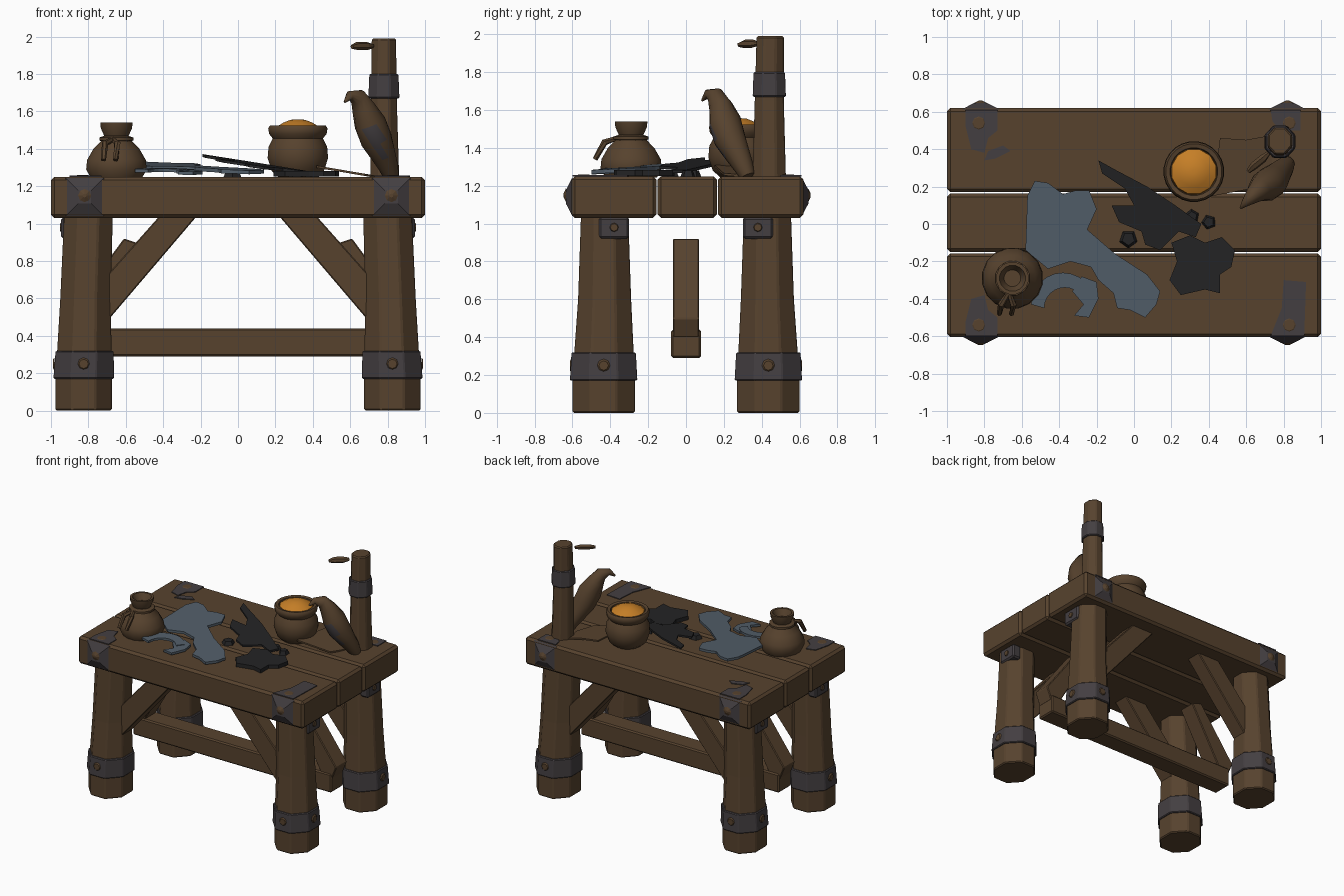
import bpy, bmesh, math
from mathutils import Vector, Matrix

cube = bpy.data.objects.get("Cube")
if cube:
    bpy.data.objects.remove(cube, do_unlink=True)


def material(name, red, green, blue):
    mat = bpy.data.materials.new(name)
    mat.use_nodes = True
    colour = (red, green, blue, 1)
    mat.diffuse_color = colour
    bsdf = next(n for n in mat.node_tree.nodes if n.type == 'BSDF_PRINCIPLED')
    bsdf.inputs["Base Color"].default_value = colour
    return mat


WOOD = material("brown wood", .095, .055, .027)
IRON = material("dark iron", .057, .049, .053)
SLATE = material("slate blue hide", .085, .112, .142)
COAL = material("charcoal black", .017, .017, .018)
ORANGE = material("orange powder", .56, .21, .02)


def finish(name, bm, mat, smooth=False, bevel=0):
    bmesh.ops.recalc_face_normals(bm, faces=bm.faces)
    mesh = bpy.data.meshes.new(name)
    bm.to_mesh(mesh)
    bm.free()
    mesh.materials.append(mat)
    obj = bpy.data.objects.new(name, mesh)
    bpy.context.collection.objects.link(obj)
    if bevel:
        mod = obj.modifiers.new("soft edges", 'BEVEL')
        mod.width = bevel
        mod.segments = 1
    if smooth:
        bpy.ops.object.select_all(action='DESELECT')
        obj.select_set(True)
        bpy.context.view_layer.objects.active = obj
        bpy.ops.object.shade_smooth_by_angle(angle=math.radians(50))
    return obj


def box(name, low, high, mat, bevel=0):
    low, high = Vector(low), Vector(high)
    size = high - low
    bm = bmesh.new()
    bmesh.ops.create_cube(bm, size=1, matrix=Matrix.Translation((low + high) / 2) @ Matrix.Diagonal((*size, 1)))
    return finish(name, bm, mat, bevel=bevel)


def loft(name, rings, mat, sides=8, smooth=False, follow=False, bevel=0):
    """Skin rings of (x, y, z, x radius, y radius); follow turns each ring along the path."""
    bm = bmesh.new()
    centres = [Vector(r[:3]) for r in rings]
    loops = []
    for i, (centre, ring) in enumerate(zip(centres, rings)):
        turn = Matrix.Identity(3)
        if follow:
            along = centres[min(i + 1, len(rings) - 1)] - centres[max(i - 1, 0)]
            turn = Vector((0, 0, 1)).rotation_difference(along).to_matrix()
        loop = []
        for k in range(sides):
            a = math.tau * (k + .5) / sides
            loop.append(bm.verts.new(centre + turn @ Vector((ring[3] * math.cos(a), ring[4] * math.sin(a), 0))))
        loops.append(loop)
    for a, b in zip(loops, loops[1:]):
        for k in range(sides):
            j = (k + 1) % sides
            bm.faces.new((a[k], a[j], b[j], b[k]))
    bm.faces.new(loops[0])
    bm.faces.new(loops[-1])
    return finish(name, bm, mat, smooth, bevel)


def turned(name, x, y, profile, mat, sides=20):
    return loft(name, [(x, y, z, r, r) for r, z in profile], mat, sides, smooth=True)


def sheet(name, points, mat, z, thick=.015, slope=(0, 0)):
    """Flat cut-out, tilted by slope along x and y."""
    bm = bmesh.new()
    face = bm.faces.new([bm.verts.new((x, y, z + slope[0] * x + slope[1] * y)) for x, y in points])
    top = bmesh.ops.extrude_face_region(bm, geom=[face])["geom"]
    bmesh.ops.translate(bm, vec=(0, 0, thick), verts=[v for v in top if isinstance(v, bmesh.types.BMVert)])
    return finish(name, bm, mat)


def stud(name, centre, direction, r1, r2, depth, mat, sides=8, spin=0):
    """Short cone whose base sits on centre and points along direction."""
    bm = bmesh.new()
    direction = Vector(direction)
    turn = direction.to_track_quat('Z', 'Y').to_matrix().to_4x4()
    spot = Matrix.Translation(Vector(centre) + direction * depth / 2)
    bmesh.ops.create_cone(bm, cap_ends=True, segments=sides, radius1=r1, radius2=r2, depth=depth,
                          matrix=spot @ turn @ Matrix.Rotation(spin, 4, 'Z'))
    return finish(name, bm, mat)


def slab(name, outline, y, width, mat):
    """Board with an x-z outline, centred on y."""
    bm = bmesh.new()
    face = bm.faces.new([bm.verts.new((x, y - width / 2, z)) for x, z in outline])
    top = bmesh.ops.extrude_face_region(bm, geom=[face])["geom"]
    bmesh.ops.translate(bm, vec=(0, width, 0), verts=[v for v in top if isinstance(v, bmesh.types.BMVert)])
    return finish(name, bm, mat, bevel=.006)


# Table top
for name, y1, y2 in (("front", -.605, -.157), ("middle", -.15, .163), ("back", .17, .62)):
    box(name + "_plank", (-1, y1, 1.03), (1, y2, 1.25), WOOD, bevel=.018)

# Legs, iron bands, corner plates and braces, repeated in four corners
FLAT = 1 / math.cos(math.pi / 8)
for sx, xname in ((-1, "right"), (1, "left")):
    for sy, yname in ((-1, "front"), (1, "back")):
        tag = f"{yname}_{xname}_"

        def rings(*rows):
            return [(sx * x, sy * y, z, rx * FLAT, ry * FLAT) for x, y, z, rx, ry in rows]

        loft(tag + "leg", rings((.825, .435, 0, .15, .165), (.825, .435, .18, .15, .165),
                                (.815, .43, .6, .135, .14), (.8, .43, 1.04, .13, .125)), WOOD, bevel=.008)
        loft(tag + "leg_band", rings((.825, .435, .17, .162, .178), (.82, .435, .32, .155, .17)), IRON, bevel=.006)
        stud(tag + "band_rivet", (sx * .825, sy * .606, .25), (0, sy, 0), .035, .025, .008, WOOD)
        stud(tag + "band_side_rivet", (sx * .98, sy * .435, .25), (sx, 0, 0), .035, .025, .008, WOOD)
        # Bracket under the top
        box(tag + "bracket", (sx * .87, sy * .3, .92), (sx * .945, sy * .46, 1.035), IRON, bevel=.012)
        stud(tag + "bracket_rivet", (sx * .942, sy * .38, .98), (sx, 0, 0), .025, .02, .01, WOOD)
        # Pointed corner plate
        edge = .6 if sy < 0 else .612
        stud(tag + "corner_plate", (sx * .82, sy * edge, 1.142), (0, sy, 0), .145, .05, .035, IRON, 4, math.pi / 4)
        stud(tag + "plate_rivet", (sx * .82, sy * (edge + .035), 1.15), (0, sy, 0), .035, .01, .012, WOOD)
        # Worn iron patch on the top
        patch = [(.73, .61), (.9, .61), (.9, .52), (.87, .4), (.8, .38), (.78, .46), (.73, .5)]
        if sx > 0 > sy:
            patch = [(.73, .6), (.91, .6), (.92, .31), (.8, .3), (.79, .45)]
        elif sx > 0:
            patch = [(.73, .61), (.89, .61), (.89, .5), (.78, .5), (.74, .55)]
        sheet(tag + "top_patch", [(sx * x, sy * min(y, edge)) for x, y in patch], IRON, 1.248, .008)
        stud(tag + "patch_rivet", (sx * .83, sy * .54, 1.256), (0, 0, 1), .035, .03, .003, WOOD)
        # Leg brace
        slab(tag + "brace", [(sx * x, z) for x, z in ((.22, 1.04), (.42, 1.04), (.74, .68), (.74, .43))],
             sy * .43, .13, WOOD)
    # Brace standing on the stretcher
    slab(xname + "_stretcher_brace", [(sx * x, z) for x, z in ((.52, .89), (.61, .92), (.92, .5), (.88, .4), (.8, .4))],
         0, .14, WOOD)
sheet("stray_iron_patch", [(-.8, .34), (-.74, .35), (-.66, .39), (-.7, .42), (-.78, .39)], IRON, 1.248, .008)
box("stretcher", (-.88, -.078, .29), (.88, .08, .44), WOOD, bevel=.01)

# Corner post with band and peg
loft("post", [(.785, .44, 1.24, .083, .095), (.78, .44, 1.65, .075, .083), (.78, .445, 1.99, .07, .078)],
     WOOD, bevel=.008)
loft("post_band", [(.78, .44, 1.67, .09, .095), (.78, .44, 1.8, .084, .09)], IRON, bevel=.006)
loft("peg", [(.61, .28, 1.945, .012, .012), (.64, .31, 1.95, .024, .02), (.69, .35, 1.95, .024, .02),
             (.72, .38, 1.95, .012, .012)], WOOD, 6, follow=True)

# Perched bird with an iron mark on its breast
path = [(.57, .085, 1.65, .006), (.597, .115, 1.685, .024), (.64, .155, 1.675, .047), (.67, .183, 1.62, .063),
        (.705, .205, 1.54, .086), (.74, .23, 1.45, .086), (.775, .27, 1.37, .068), (.805, .305, 1.3, .053),
        (.82, .325, 1.25, .04)]
bird = loft("bird", [(*p, p[3]) for p in path], WOOD, 12, smooth=True, follow=True)
bird.data.materials.append(IRON)
for face in bird.data.polygons:
    if 1.38 < face.center.z < 1.5 and face.normal.y < -.75:
        face.material_index = 1

# Pot of powder
turned("pot", .32, .28, [(.1, 1.245), (.14, 1.28), (.163, 1.35), (.158, 1.41), (.135, 1.455), (.155, 1.48),
                         (.16, 1.51), (.15, 1.525), (.128, 1.52), (.12, 1.48)], WOOD, 24)
turned("powder", .32, .28, [(.127, 1.48), (.122, 1.515), (.08, 1.54), (.04, 1.555), (.01, 1.557)], ORANGE, 12)

# Tied sack
turned("sack", -.65, -.29, [(.14, 1.245), (.165, 1.29), (.16, 1.34), (.125, 1.4), (.08, 1.445), (.067, 1.47),
                            (.085, 1.51), (.088, 1.54), (.07, 1.54), (.045, 1.49)], WOOD, 16)
turned("sack_tie", -.65, -.29, [(.07, 1.435), (.095, 1.445), (.095, 1.46), (.065, 1.47)], WOOD, 12)
for name, dx in (("left", .025), ("right", -.04)):
    loft(name + "_tie_end", [(-.67, -.37, 1.45, .014, .014), (-.67 + dx, -.43, 1.43, .018, .018),
                             (-.68 + dx, -.48, 1.34, .014, .014)], WOOD, 6, follow=True)

# Hide scraps
tilt = (-.02, .05)
sheet("large_hide", [(-.57, .15), (-.53, .23), (-.46, .22), (-.38, .16), (-.31, .18), (-.24, .18), (-.2, .08),
                     (-.25, -.03), (-.1, -.16), (.07, -.27), (.14, -.36), (.12, -.43), (.06, -.5), (-.02, -.46),
                     (-.09, -.45), (-.11, -.37), (-.19, -.3), (-.23, -.23), (-.34, -.2), (-.46, -.24), (-.58, -.14)],
      SLATE, 1.29, .02, tilt)
arc = [math.radians(30 + 15 * i) for i in range(11)]
sheet("curved_hide", [(-.38 + .17 * math.cos(a), -.43 + .17 * math.sin(a)) for a in arc]
      + [(-.37 + .11 * math.cos(a), -.45 + .11 * math.sin(a)) for a in reversed(arc)], SLATE, 1.285, .018, tilt)
sheet("small_hide", [(-.28, -.28), (-.2, -.31), (-.19, -.4), (-.24, -.5), (-.32, -.49), (-.27, -.43), (-.33, -.36)],
      SLATE, 1.28, .018, tilt)

# Charcoal scraps
sheet("long_shard", [(-.19, .34), (-.1, .29), (.07, .2), (.22, .1), (.36, .0), (.33, -.07), (.24, -.04), (.14, -.14),
                     (.06, -.11), (.04, -.04), (-.08, .01), (-.12, .1), (.0, .1), (-.05, .19), (-.17, .27)],
      COAL, 1.315, .015, (-.13, .05))
sheet("broad_scrap", [(.2, -.1), (.3, -.06), (.38, -.1), (.47, -.07), (.54, -.14), (.52, -.23), (.46, -.27),
                      (.46, -.37), (.38, -.35), (.25, -.38), (.19, -.3), (.23, -.2)], COAL, 1.252, .03)
for i, (x, y, r) in enumerate(((-.03, -.08, .05), (.4, .01, .04), (.31, .04, .04))):
    stud(f"crumb_{i}", (x, y, 1.25), (0, 0, 1), r, r * .7, .03, COAL, 5, i)

# Folded cloth beside the pot
sheet("cloth", [(.42, .15), (.58, .18), (.68, .2), (.74, .33), (.71, .47), (.6, .45), (.46, .46)],
      WOOD, 1.37, .012, (-.17, 0))
